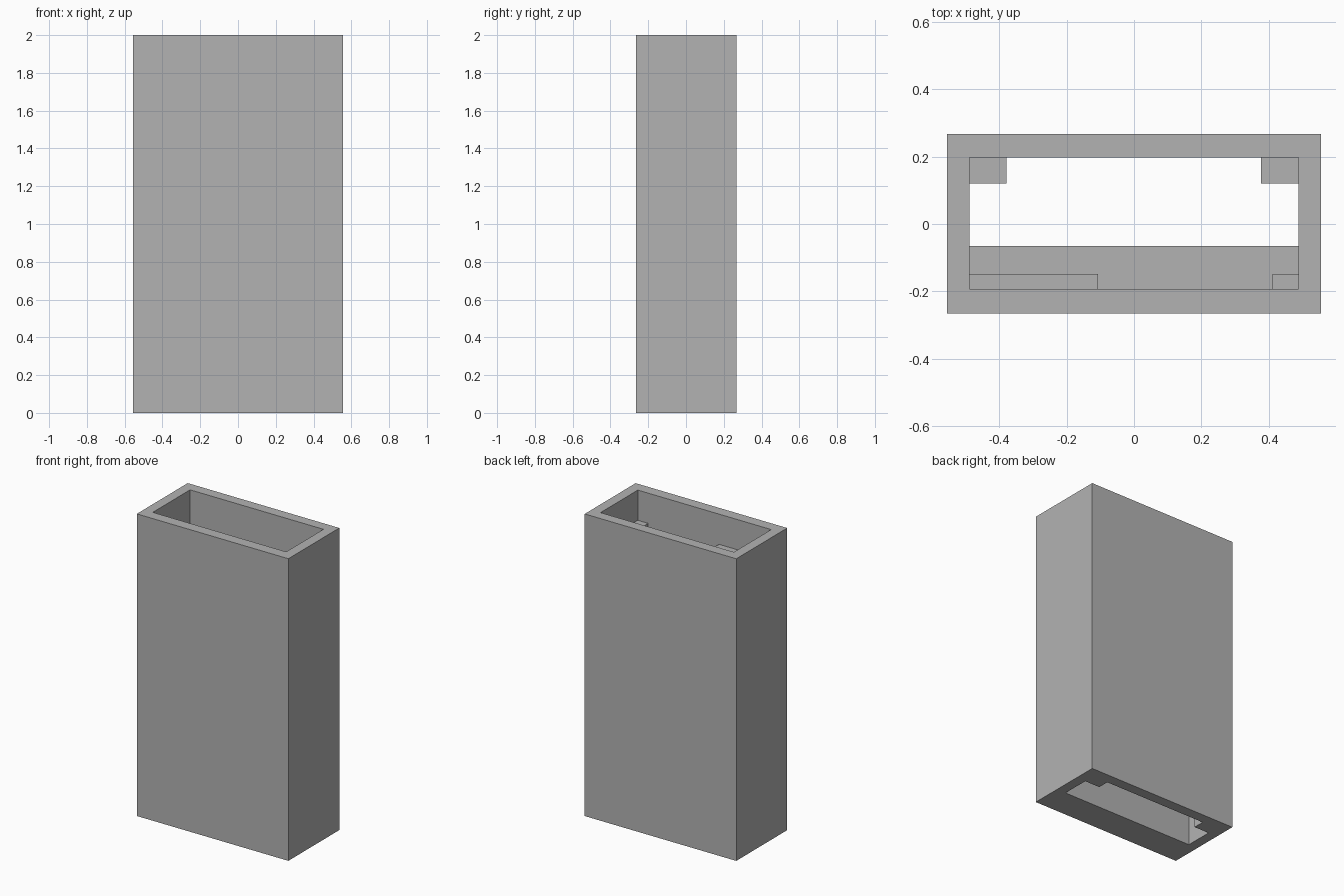
import bpy, bmesh

cube = bpy.data.objects.get("Cube")
if cube:
    bpy.data.objects.remove(cube)

grey = bpy.data.materials.new("grey")
grey.use_nodes = True
grey.diffuse_color = (0.45, 0.45, 0.45, 1)
grey.node_tree.nodes["Principled BSDF"].inputs["Base Color"].default_value = (0.45, 0.45, 0.45, 1)


def finish(name, bm):
    bmesh.ops.recalc_face_normals(bm, faces=bm.faces)
    mesh = bpy.data.meshes.new(name)
    bm.to_mesh(mesh)
    bm.free()
    mesh.materials.append(grey)
    obj = bpy.data.objects.new(name, mesh)
    bpy.context.collection.objects.link(obj)
    return obj


def ring(bm, x0, x1, y0, y1, z):
    return [bm.verts.new((x, y, z)) for x, y in ((x0, y0), (x1, y0), (x1, y1), (x0, y1))]


def bridge(bm, a, b):
    for i in range(4):
        j = (i + 1) % 4
        bm.faces.new((a[i], a[j], b[j], b[i]))


def block(name, x0, x1, y0, y1, z0, z1):
    bm = bmesh.new()
    low, high = ring(bm, x0, x1, y0, y1, z0), ring(bm, x0, x1, y0, y1, z1)
    bridge(bm, low, high)
    bm.faces.new(low)
    bm.faces.new(high)
    return finish(name, bm)


HEIGHT = 2.0
TAB_TOP = 1.8
LEDGE_TOP = 0.3
OUTER = (-0.555, 0.555, -0.266, 0.267)
INNER = (-0.489, 0.488, -0.193, 0.197)
left, right, front, back = INNER

# Open rectangular sleeve
bm = bmesh.new()
loops = [ring(bm, *OUTER, 0), ring(bm, *OUTER, HEIGHT),
         ring(bm, *INNER, HEIGHT), ring(bm, *INNER, 0)]
for i in range(4):
    bridge(bm, loops[i], loops[(i + 1) % 4])
finish("sleeve", bm)

# Ledge along the inside of the front wall, flush with the base
block("front_ledge", left, right, front, -0.065, 0, LEDGE_TOP)

# Ribs standing on the ledge against the front wall
block("wide_rib", left, -0.107, front, -0.149, LEDGE_TOP, TAB_TOP)
block("narrow_rib", 0.412, right, front, -0.149, LEDGE_TOP, TAB_TOP)

# Corner stops at the back
for name, x0, x1 in (("right_corner_stop", left, -0.379), ("left_corner_stop", 0.377, right)):
    block(name, x0, x1, 0.121, back, 0, LEDGE_TOP)
